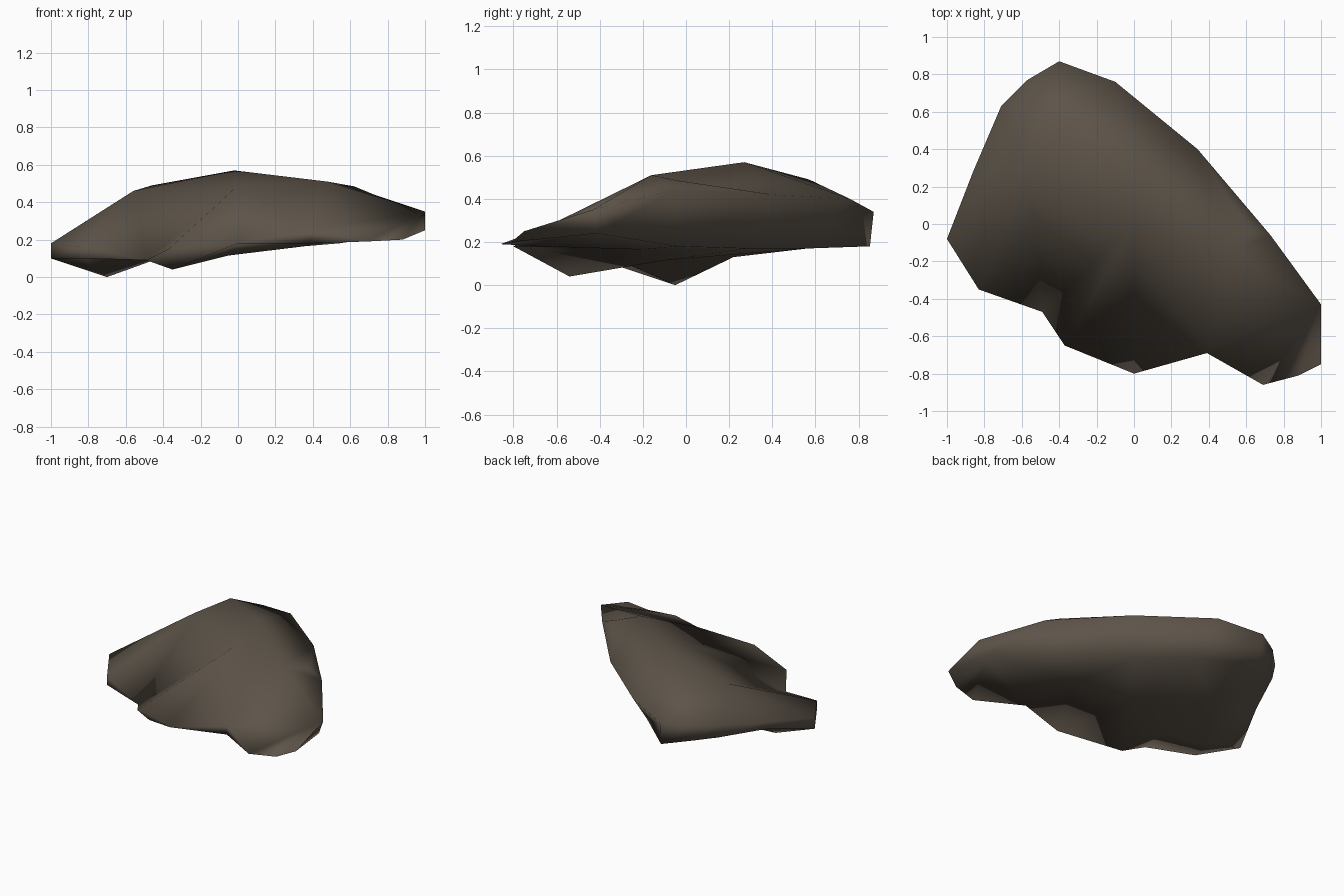
import bpy
import bmesh
import math
from mathutils import Vector
from mathutils.geometry import delaunay_2d_cdt

cube = bpy.data.objects.get("Cube")
if cube:
    bpy.data.objects.remove(cube, do_unlink=True)

# Stone colour
stone = bpy.data.materials.new("dark brown stone")
stone.use_nodes = True
colour = (0.11, 0.089, 0.067, 1)
stone.diffuse_color = colour
shader = stone.node_tree.nodes["Principled BSDF"]
shader.inputs["Base Color"].default_value = colour
shader.inputs["Roughness"].default_value = 0.9

# Rim of the slab, counter-clockwise: x, y, upper z, lower z, underside scale
rim = [
    (-1, -.08, .18, .10, 1), (-.83, -.35, .16, .10, 1),
    (-.49, -.47, .09, .07, 1), (-.37, -.65, .16, .15, 1),
    (0, -.8, .2, .18, 1), (.39, -.69, .25, .18, .98),
    (.69, -.86, .19, .175, 1), (.88, -.81, .22, .2, 1),
    (1, -.75, .25, .23, 1), (1, -.43, .35, .24, .95),
    (.73, -.06, .44, .18, .74), (.34, .4, .42, .17, .7),
    (-.1, .76, .4, .17, .74), (-.4, .87, .34, .18, .98),
    (-.57, .77, .33, .21, .98), (-.71, .63, .32, .22, .98),
    (-.86, .28, .25, .19, .98),
]
count = len(rim)

# Crest points above, keel points below
crest = [(-.02, .27, .57), (.48, -.16, .51), (-.46, .57, .49),
         (-.56, .3, .46), (0, 0, .49), (.62, -.04, .485)]
keel = [(-.7, -.05, 0), (-.35, -.54, .04), (-.5, .22, .13),
        (-.45, -.25, .09), (-.05, -.1, .115), (.36, -.2, .165)]
# Fold lines of the crest, as pairs of crest points
folds = [(count + a, count + b) for a, b in ((0, 1), (0, 2), (3, 4), (4, 1))]

bm = bmesh.new()


def add_shell(points, edges, flip):
    """Triangulate a rim plus its inner points into one sheet."""
    verts = [bm.verts.new(p) for p in points]
    flat = [Vector(p[:2]) for p in points]
    faces = delaunay_2d_cdt(flat, edges, [list(range(count))], 1, 1e-5)[2]
    for f in faces:
        bm.faces.new([verts[i] for i in (reversed(f) if flip else f)])
    return verts[:count]


upper = add_shell([(x, y, zt) for x, y, zt, zb, s in rim] + crest, folds, False)
lower = add_shell([(x * s, y * s, zb) for x, y, zt, zb, s in rim] + keel, [], True)

# Side wall between the two rims, closing to a knife edge along the front
for i in range(count):
    j = (i + 1) % count
    bm.faces.new((lower[i], lower[j], upper[j], upper[i]))
bmesh.ops.remove_doubles(bm, verts=bm.verts, dist=.025)
bmesh.ops.recalc_face_normals(bm, faces=bm.faces)

mesh = bpy.data.meshes.new("rock_slab")
bm.to_mesh(mesh)
bm.free()
mesh.materials.append(stone)
rock = bpy.data.objects.new("rock_slab", mesh)
bpy.context.collection.objects.link(rock)

bpy.context.view_layer.objects.active = rock
rock.select_set(True)
bpy.ops.object.shade_smooth_by_angle(angle=math.radians(125))
